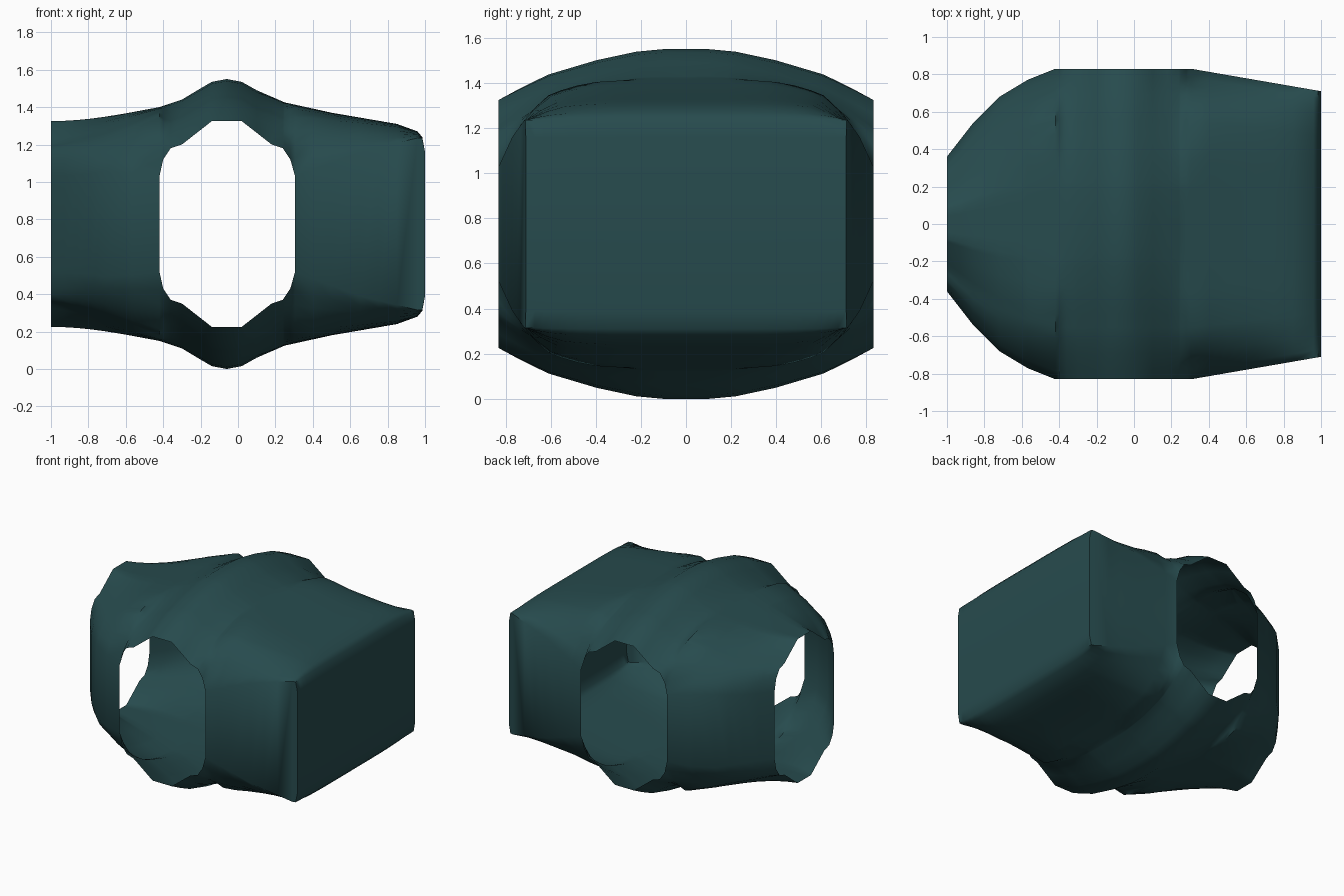
import bpy, bmesh

if "Cube" in bpy.data.objects:
    bpy.data.objects.remove(bpy.data.objects["Cube"])

MID = 0.775  # the shell mirrors about this height


def lerp(table, x):
    if x <= table[0][0]:
        return table[0][1]
    for (a, p), (b, q) in zip(table, table[1:]):
        if x <= b:
            return p + (q - p) * (x - a) / (b - a)
    return table[-1][1]


# plan half-width, centre-line height, edge height, drop towards the sides
WIDTH = [(-1, .36), (-.86, .54), (-.72, .68), (-.57, .77), (-.42, .83),
         (.305, .83), (1, .71)]
RIDGE = [(-1, 1.325), (-.6, 1.375), (-.42, 1.40), (-.3, 1.44), (-.2, 1.50),
         (-.14, 1.535), (-.06, 1.55), (.02, 1.535), (.1, 1.49), (.25, 1.425),
         (.5, 1.37), (.85, 1.31), (.96, 1.27), (.985, 1.24), (1, 1.16)]
EDGE = [(-1, 1.03), (-.72, 1.07), (-.42, 1.03), (-.40, 1.12), (-.36, 1.18),
        (-.30, 1.20), (-.14, 1.325), (.02, 1.325), (.18, 1.20), (.24, 1.18),
        (.28, 1.12), (.305, 1.03), (.65, 1.16), (.96, 1.235), (.985, 1.235), (1, 1.16)]
MOUTH = [(0, 1.325), (.08, 1.325), (.24, 1.20), (.30, 1.18), (.34, 1.12), (.36, 1.03)]
DROP = [(0, 0), (.12, 0), (.265, .05), (.48, .22), (.735, .5), (.89, .78), (1, 1)]

half = [.12, .22, .265, .4, .48, .58, .667, .735, .833, .89, .944, 1]
V = [-v for v in reversed(half)] + [0] + half
X = sorted({round(p[0], 3) for t in (WIDTH, RIDGE, EDGE) for p in t} | {-.93, -.79, .4, .75})


def height(x, v):
    ridge, edge = lerp(RIDGE, x), lerp(EDGE, x)
    drop = max(ridge - edge, 0)
    power = 1 + 1.5 * min(max((drop - .23) / .13, 0), 1)
    if x > .305:
        power = 2.7
    h = ridge - (ridge - edge) * lerp(DROP, abs(v)) ** power
    if x < -.42:  # blend into the left opening
        t = ((-.42 - x) / .58) ** 1.5
        h += (lerp(MOUTH, abs(v) * .36) - h) * t
    return h


bm = bmesh.new()


def sheet(sign):
    return [[bm.verts.new((x, v * lerp(WIDTH, x), MID + sign * (height(x, v) - MID)))
             for v in V] for x in X]


# roof and floor
top, bottom = sheet(1), sheet(-1)
for i in range(len(X) - 1):
    for j in range(len(V) - 1):
        for s in (top, bottom):
            bm.faces.new((s[i][j], s[i + 1][j], s[i + 1][j + 1], s[i][j + 1]))
    # side walls, left out at the front and back openings
    if X[i + 1] <= -.42 or X[i] >= .305:
        for j in (0, -1):
            bm.faces.new((bottom[i][j], bottom[i + 1][j], top[i + 1][j], top[i][j]))
# closed right end
for j in range(len(V) - 1):
    bm.faces.new((bottom[-1][j], bottom[-1][j + 1], top[-1][j + 1], top[-1][j]))

bmesh.ops.recalc_face_normals(bm, faces=bm.faces)
if sum(f.normal.z * (f.calc_center_median().z - MID) for f in bm.faces) < 0:
    bmesh.ops.reverse_faces(bm, faces=bm.faces)
mesh = bpy.data.meshes.new("junction_shell")
bm.to_mesh(mesh)
bm.free()
shell = bpy.data.objects.new("junction_shell", mesh)
bpy.context.collection.objects.link(shell)

mat = bpy.data.materials.new("dark_teal")
mat.diffuse_color = (.02, .07, .075, 1)
mat.use_nodes = True
mat.node_tree.nodes["Principled BSDF"].inputs["Base Color"].default_value = mat.diffuse_color
mesh.materials.append(mat)

bpy.context.view_layer.objects.active = shell
shell.select_set(True)
bpy.ops.object.shade_smooth_by_angle(angle=1.0)
